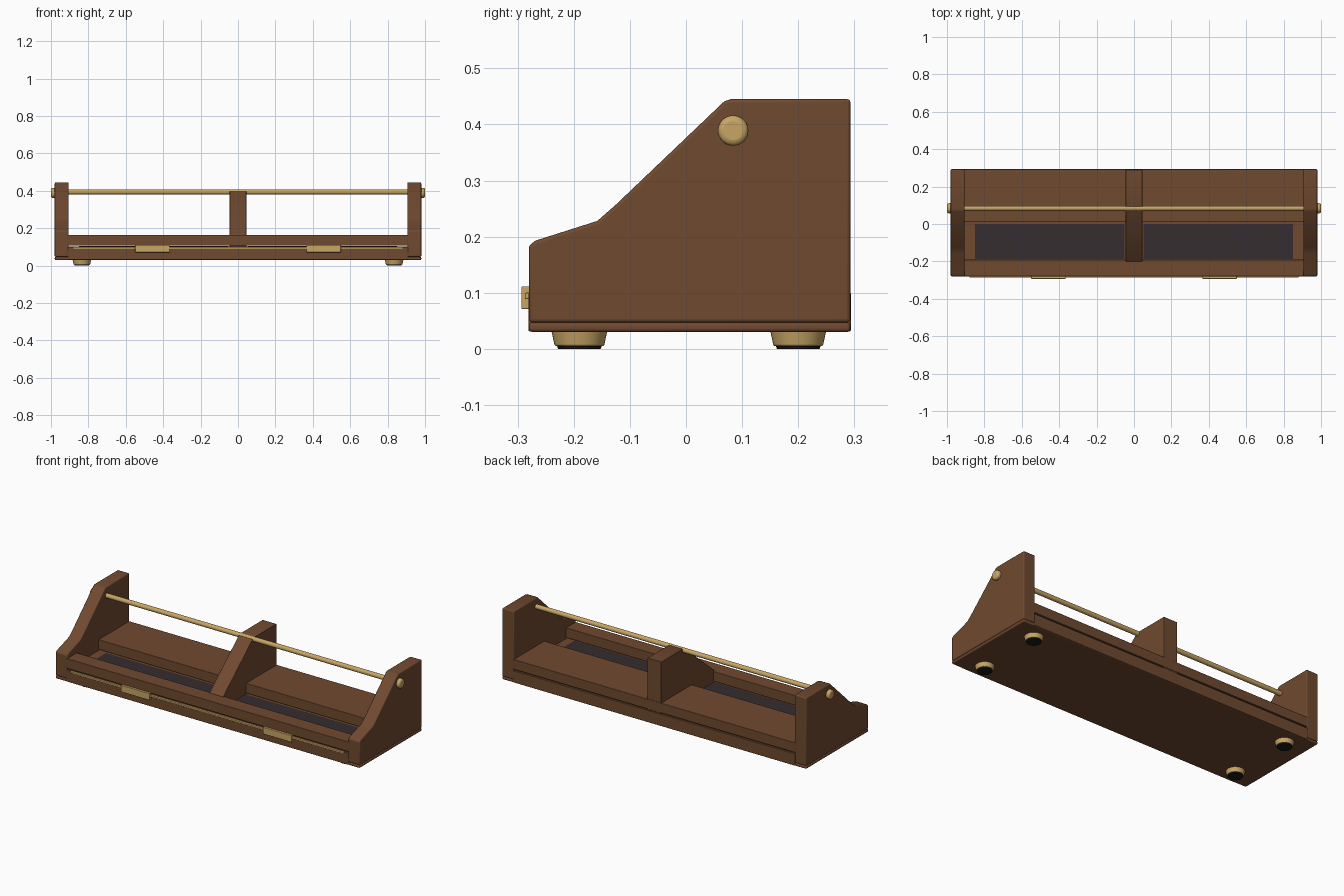
import bpy, bmesh, math
from mathutils import Matrix

if "Cube" in bpy.data.objects:
    bpy.data.objects.remove(bpy.data.objects["Cube"], do_unlink=True)


def material(name, rgb, rough=0.6):
    m = bpy.data.materials.new(name)
    m.use_nodes = True
    m.diffuse_color = (*rgb, 1)
    node = m.node_tree.nodes["Principled BSDF"]
    node.inputs["Base Color"].default_value = (*rgb, 1)
    node.inputs["Roughness"].default_value = rough
    return m


WOOD = material("walnut wood", (0.16, 0.067, 0.029))
BRASS = material("brass", (0.58, 0.38, 0.13))
FELT = material("dark felt", (0.036, 0.026, 0.029))
RUBBER = material("black rubber", (0.012, 0.011, 0.011))


def finish(name, bm, mat, bevel=0.0):
    """Turn a bmesh into an object with rounded edges and smooth shading."""
    bmesh.ops.recalc_face_normals(bm, faces=bm.faces)
    mesh = bpy.data.meshes.new(name)
    bm.to_mesh(mesh)
    bm.free()
    mesh.materials.append(mat)
    ob = bpy.data.objects.new(name, mesh)
    bpy.context.scene.collection.objects.link(ob)
    if bevel:
        mod = ob.modifiers.new("rounded edges", 'BEVEL')
        mod.width, mod.segments = bevel, 3
        mod.limit_method, mod.angle_limit = 'ANGLE', math.radians(40)
    bpy.ops.object.select_all(action='DESELECT')
    ob.select_set(True)
    bpy.context.view_layer.objects.active = ob
    bpy.ops.object.shade_smooth_by_angle(angle=math.radians(35))
    return ob


def box(name, x, y, z, mat, bevel=0.0):
    bm = bmesh.new()
    bmesh.ops.create_cube(bm, size=1)
    for v in bm.verts:
        v.co = [sum(r) / 2 + c * (r[1] - r[0]) for r, c in zip((x, y, z), v.co)]
    return finish(name, bm, mat, bevel)


def panel(name, outline, x0, x1, bevel):
    """Extrude a y-z outline along x."""
    bm = bmesh.new()
    face = bm.faces.new([bm.verts.new((x0, y, z)) for y, z in outline])
    new = bmesh.ops.extrude_face_region(bm, geom=[face])["geom"]
    bmesh.ops.translate(bm, vec=(x1 - x0, 0, 0),
                        verts=[g for g in new if isinstance(g, bmesh.types.BMVert)])
    return finish(name, bm, WOOD, bevel)


def cylinder(name, centre, r1, r2, depth, mat, bevel=0.0, along_x=False):
    bm = bmesh.new()
    bmesh.ops.create_cone(bm, cap_ends=True, segments=40, radius1=r1, radius2=r2, depth=depth)
    if along_x:
        bmesh.ops.rotate(bm, verts=bm.verts, matrix=Matrix.Rotation(math.pi / 2, 3, 'Y'))
    bmesh.ops.translate(bm, vec=centre, verts=bm.verts)
    return finish(name, bm, mat, bevel)


# Base plate, lower body and the recessed seam core above it
FRONT, BACK, INNER, OUTER = -0.28, 0.293, 0.91, 0.98
box("base_plate", (-OUTER, OUTER), (FRONT, BACK), (0.03, 0.047), WOOD, 0.006)
box("lower_body", (-INNER, INNER), (FRONT - 0.001, BACK + 0.001), (0.031, 0.1), WOOD, 0.003)
box("seam_core", (-INNER, INNER), (FRONT + 0.01, BACK - 0.01), (0.09, 0.103), WOOD)

# Front rail and back shelf enclosing the trough
box("front_rail", (-INNER, INNER), (FRONT, -0.19), (0.107, 0.165), WOOD, 0.003)
box("back_shelf", (-INNER, INNER), (0.01, BACK), (0.107, 0.165), WOOD, 0.003)

# Sloped side panels, one at each end
side = [(FRONT, 0.047), (BACK, 0.047), (BACK, 0.445), (0.08, 0.445), (0.068, 0.441),
        (-0.125, 0.257), (-0.158, 0.228), (-0.268, 0.193), (FRONT, 0.184)]
for s, label in ((1, "left"), (-1, "right")):
    panel(label + "_side_panel", side, s * 0.905, s * OUTER, 0.006)
    box(label + "_felt_pad", sorted((s * 0.05, s * 0.85)), (-0.187, 0.0), (0.1, 0.106), FELT)

    # Rod end cap and front clasp plate
    cylinder(label + "_rod_cap", (s * 0.985, 0.084, 0.389), 0.027, 0.027, 0.03, BRASS, 0.01, True)
    box(label + "_front_plate", sorted((s * 0.365, s * 0.55)), (-0.293, -0.278),
        (0.071, 0.111), BRASS, 0.002)

    # Feet with rubber pads
    for y, place in ((-0.19, "front"), (0.2, "back")):
        foot = f"{place}_{label}_foot"
        cylinder(foot, (s * 0.835, y, 0.019), 0.044, 0.05, 0.028, BRASS, 0.003)
        cylinder(foot + "_pad", (s * 0.835, y, 0.004), 0.038, 0.041, 0.008, RUBBER)

# Central divider
divider = [(-0.2, 0.1), (BACK - 0.002, 0.1), (BACK - 0.002, 0.404), (0.085, 0.404),
           (0.072, 0.399), (-0.2, 0.167)]
panel("centre_divider", divider, -0.045, 0.045, 0.003)

# Brass rod and front inlay strip
cylinder("cross_rod", (0, 0.084, 0.394), 0.0135, 0.0135, 1.94, BRASS, 0, True)
box("front_inlay_strip", (-0.88, 0.88), (-0.287, -0.278), (0.089, 0.1), BRASS, 0.002)
